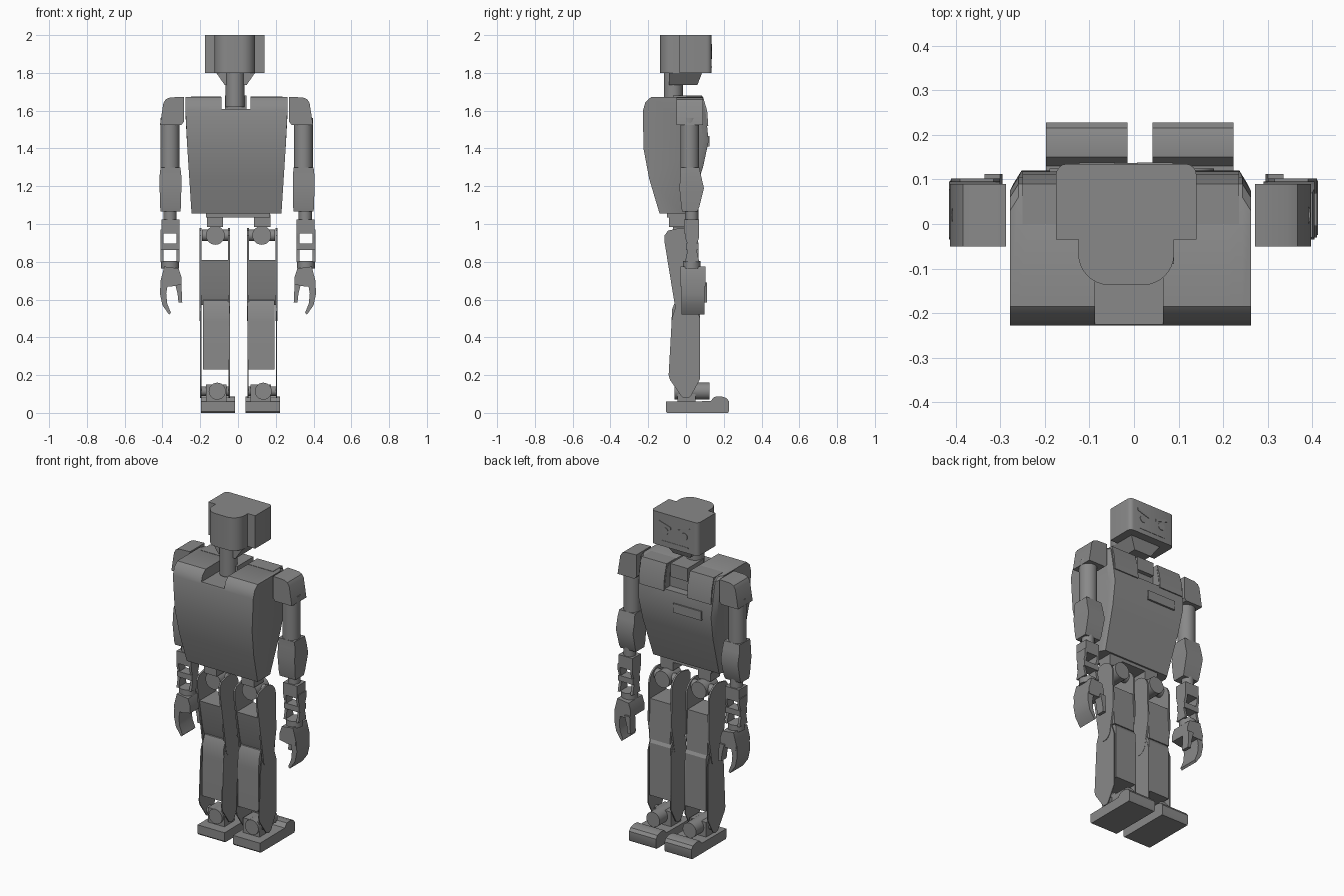
import bpy, bmesh, math
from mathutils import Matrix

grey = bpy.data.materials.new("body grey")
grey.diffuse_color = (0.25, 0.25, 0.25, 1)


def finish(name, bm):
    bmesh.ops.recalc_face_normals(bm, faces=bm.faces)
    me = bpy.data.meshes.new(name)
    bm.to_mesh(me)
    bm.free()
    me.materials.append(grey)
    ob = bpy.data.objects.new(name, me)
    bpy.context.collection.objects.link(ob)
    smooth(ob)
    return ob


def smooth(ob):
    bpy.ops.object.select_all(action='DESELECT')
    ob.select_set(True)
    bpy.context.view_layer.objects.active = ob
    bpy.ops.object.shade_smooth_by_angle(angle=math.radians(32))


def loft(name, rings):
    """Skin closed rings of points and cap both ends."""
    bm = bmesh.new()
    vs = [[bm.verts.new(p) for p in r] for r in rings]
    n = len(vs[0])
    for a, b in zip(vs, vs[1:]):
        for i in range(n):
            j = (i + 1) % n
            bm.faces.new((a[i], a[j], b[j], b[i]))
    bm.faces.new(vs[0])
    bm.faces.new(vs[-1])
    return finish(name, bm)


def prism(name, pts, axis, lo, hi):
    """Extrude a 2D outline along one axis."""
    k = "xyz".index(axis)

    def put(p, d):
        q = list(p)
        q.insert(k, d)
        return q
    return loft(name, [[put(p, d) for p in pts] for d in (lo, hi)])


def box(name, x, y, z):
    return prism(name, [(x[0], y[0]), (x[1], y[0]), (x[1], y[1]), (x[0], y[1])], 'z', *z)


def arc(cx, cy, rx, ry, a0, a1, n=8):
    return [(cx + rx * math.cos(math.radians(a0 + (a1 - a0) * i / n)),
             cy + ry * math.sin(math.radians(a0 + (a1 - a0) * i / n))) for i in range(n + 1)]


def disc(name, c, r, axis, lo, hi):
    return prism(name, arc(c[0], c[1], r, r, 0, 360, 24)[:-1], axis, lo, hi)


def pair(ob, c):
    """Add the right-hand twin, mirrored about x = c."""
    twin = ob.copy()
    twin.data = ob.data.copy()
    twin.data.transform(Matrix.Translation((2 * c, 0, 0)) @ Matrix.Scale(-1, 4, (1, 0, 0)))
    twin.data.flip_normals()
    ob.name, twin.name = "left_" + ob.name, "right_" + ob.name
    bpy.context.collection.objects.link(twin)


# Head: visor box with a rounded lobe behind it
prism("head", arc(0.115, 0.11, 0.025, 0.025, 0, 90, 4) + arc(-0.15, 0.11, 0.025, 0.025, 90, 180, 4)
      + [(-0.175, -0.035), (-0.125, -0.035)] + arc(-0.055, -0.067, 0.07, 0.07, 180, 270)
      + arc(0.02, -0.067, 0.07, 0.07, 270, 360) + [(0.09, -0.035), (0.14, -0.035)], 'z', 1.80, 2.0)
# Face: slanted brows, round eyes and mouth line
for s in (-1, 1):
    x = -0.018 + s * 0.065
    prism("brow", [(x - 0.04, 1.925 - s * 0.012), (x + 0.04, 1.925 + s * 0.012),
                   (x + 0.04, 1.94 + s * 0.012), (x - 0.04, 1.94 - s * 0.012)], 'y', 0.134, 0.138)
    disc("eye", (x, 1.895), 0.022, 'y', 0.134, 0.138)
box("mouth", (-0.11, 0.075), (0.134, 0.137), (1.828, 1.835))

# Chin and neck
loft("chin", [[(-0.07, -0.09, 1.735), (0.045, -0.09, 1.735), (0.045, 0.06, 1.735), (-0.07, 0.06, 1.735)],
              [(-0.115, -0.09, 1.80), (0.09, -0.09, 1.80), (0.09, 0.085, 1.80), (-0.115, 0.085, 1.80)]])
disc("neck", (-0.016, -0.067), 0.05, 'z', 1.62, 1.80)
box("neck_base", (-0.07, 0.045), (-0.07, 0.085), (1.60, 1.68))

# Torso: side profile lofted across the width, tapering to the waist
profile = [(-0.14, 1.055), (-0.195, 1.24), (-0.225, 1.40), (-0.228, 1.60), (-0.215, 1.645), (-0.185, 1.672),
           (0.06, 1.672), (0.09, 1.655), (0.105, 1.58), (0.12, 1.44), (0.09, 1.30), (0.01, 1.055)]


def torso_ring(t):
    ring = []
    for y, z in profile:
        half = 0.238 + 0.032 * min(1, (z - 1.055) / 0.5)
        edge = 0.03 if abs(t) == 1 and y > 0 else 0
        ring.append((-0.008 + t * half, y - edge, z))
    return ring


torso = loft("torso", [torso_ring(t) for t in (-1, -0.93, -0.82, 0.82, 0.93, 1)])
# Neck slot, deeper at the chest
cutters = [box("slot_cutter", (-0.088, 0.065), (-0.5, 0.5), (1.61, 1.9)),
           box("chest_cutter", (-0.088, 0.065), (0.06, 0.5), (1.53, 1.9))]
for c in cutters:
    m = torso.modifiers.new("slot", 'BOOLEAN')
    m.object, m.operation, m.solver = c, 'DIFFERENCE', 'EXACT'
    bpy.context.view_layer.objects.active = torso
    bpy.ops.object.modifier_apply(modifier=m.name)
    bpy.data.objects.remove(c)
smooth(torso)
# Chest label plate and flat shoulder blocks
box("chest_label", (-0.19, 0.0), (0.11, 0.125), (1.41, 1.465))
for name, x in (("collar_block_left", (-0.25, -0.09)), ("collar_block_right", (0.067, 0.235))):
    prism(name, [(0.0, 1.52), (0.118, 1.52), (0.112, 1.60), (0.09, 1.674), (0.0, 1.674)], 'x', *x)
box("waist", (-0.17, 0.17), (-0.1, 0.0), (1.035, 1.06))

# Arms
pair(prism("shoulder", [(-0.287, 1.54), (-0.287, 1.673), (-0.36, 1.67), (-0.383, 1.66), (-0.395, 1.64),
                        (-0.413, 1.525), (-0.30, 1.525)], 'y', -0.05, 0.09), -0.008)
pair(disc("upper_arm", (-0.36, 0.02), 0.05, 'z', 1.24, 1.56), -0.007)


def block(z, x0, x1, y0, y1):
    return [(x0, y0, z), (x1, y0, z), (x1, y1, z), (x0, y1, z)]


pair(loft("elbow", [block(1.065, -0.41, -0.305, -0.02, 0.06), block(1.09, -0.412, -0.302, -0.025, 0.07),
                    block(1.19, -0.415, -0.30, -0.035, 0.095), block(1.255, -0.415, -0.30, -0.03, 0.08),
                    block(1.30, -0.41, -0.305, -0.03, 0.07)]), -0.005)
pair(disc("forearm_pivot", (-0.36, 0.03), 0.035, 'z', 1.0, 1.08), -0.002)
pair(box("forearm", (-0.405, -0.31), (-0.01, 0.07), (0.95, 1.025)), 0)
for x in ((-0.41, -0.395), (-0.325, -0.31)):
    pair(prism("wrist_plate", [(-0.005, 0.97), (-0.005, 0.93), (0.012, 0.88), (-0.005, 0.80), (0.07, 0.80),
                               (0.052, 0.88), (0.07, 0.93), (0.07, 0.97)], 'x', *x), 0)
pair(box("wrist_bar", (-0.41, -0.31), (0.0, 0.065), (0.863, 0.897)), 0)
pair(disc("wrist_cuff", (-0.36, 0.03), 0.047, 'z', 0.765, 0.805), 0)

# Hands: palm, curled fingers and thumb
pair(prism("palm", [(-0.39, 0.775), (-0.315, 0.765), (-0.30, 0.72), (-0.30, 0.68), (-0.35, 0.67),
                    (-0.405, 0.67), (-0.41, 0.70)], 'y', -0.03, 0.102), 0)
pair(prism("fingers", [(-0.41, 0.70), (-0.413, 0.63), (-0.40, 0.57), (-0.365, 0.52), (-0.355, 0.53),
                       (-0.375, 0.58), (-0.38, 0.63), (-0.37, 0.69)], 'y', -0.025, 0.098), 0)
pair(prism("thumb", [(-0.335, 0.69), (-0.30, 0.69), (-0.295, 0.585), (-0.315, 0.585), (-0.32, 0.63)],
           'y', 0.06, 0.112), 0)

# Hips
C = 0.003
pair(box("hip_mount", (-0.165, -0.08), (-0.09, 0.0), (0.985, 1.05)), C)
pair(disc("hip_joint", (-0.12, 0.94), 0.05, 'y', -0.07, 0.05), C)
pair(disc("hip_axle", (0.0, 0.94), 0.03, 'x', -0.19, -0.045), C)

# Thighs: thin side plates around a solid core
thigh = (arc(-0.02, 0.90, 0.085, 0.08, 0, 110) + [(-0.095, 0.965), (-0.113, 0.94), (-0.113, 0.90)]
         + arc(-0.005, 0.535, 0.048, 0.048, 195, 345) + [(0.07, 0.68)])
shin = [(-0.055, 0.56), (-0.075, 0.50), (-0.092, 0.20), (-0.085, 0.175)] \
    + arc(0.0, 0.11, 0.033, 0.032, 205, 335) + [(0.075, 0.18), (0.075, 0.50), (0.05, 0.57), (0.0, 0.585)]
for x in ((-0.203, -0.193), (-0.052, -0.042)):
    pair(prism("thigh_plate", thigh, 'x', *x), C)
    pair(prism("shin_plate", shin, 'x', x[0] + 0.003, x[1] - 0.001), C)
pair(prism("thigh_core", [(-0.095, 0.81), (0.06, 0.81), (0.07, 0.57), (-0.04, 0.57), (-0.062, 0.63)],
           'x', -0.193, -0.052), C)
pair(prism("shin_core", [(-0.08, 0.23), (0.075, 0.23), (0.075, 0.55), (0.05, 0.59), (-0.02, 0.61),
                         (-0.055, 0.595), (-0.073, 0.55), (-0.077, 0.48)], 'x', -0.186, -0.045), C)

# Ankles
pair(box("ankle_block", (-0.17, -0.06), (-0.045, 0.05), (0.06, 0.15)), C)
pair(disc("ankle_joint", (-0.11, 0.115), 0.045, 'y', -0.06, 0.125), 0.012)
pair(disc("ankle_axle", (0.0, 0.115), 0.025, 'x', -0.195, -0.045), C)

# Feet with raised toes
pair(prism("foot", [(-0.107, 0.008), (-0.10, 0.0), (0.222, 0.0), (0.228, 0.01), (0.228, 0.06), (0.215, 0.078),
                    (0.185, 0.088), (0.15, 0.085), (0.13, 0.062), (-0.107, 0.06)], 'x', -0.197, -0.015), 0.013)
